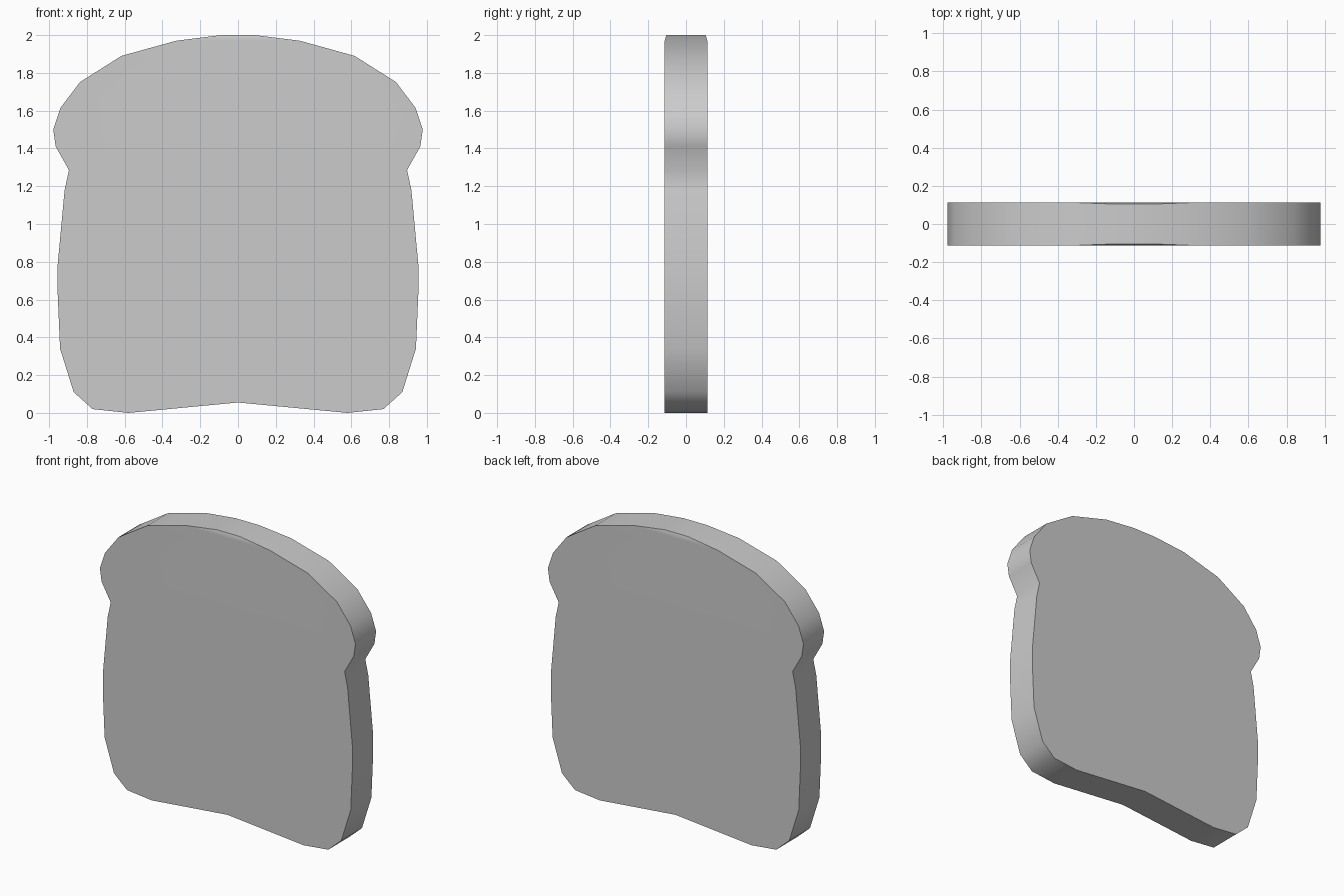
import bpy, bmesh, math

if "Cube" in bpy.data.objects:
    bpy.data.objects.remove(bpy.data.objects["Cube"])

HALF = 0.113      # half thickness of the slice
TOP_HALF = 0.104  # slightly thinner at the crown

# Right half of the outline (x, z), bottom to crown
half = [(0.58, 0.0), (0.77, 0.02), (0.87, 0.11), (0.942, 0.34),
        (0.955, 0.64), (0.955, 0.78), (0.918, 1.18), (0.895, 1.285),
        (0.965, 1.41), (0.978, 1.50), (0.94, 1.615), (0.836, 1.752),
        (0.617, 1.89), (0.328, 1.97), (0.09, 2.0)]
outline = [(0, 0.055)] + half + [(-x, z) for x, z in reversed(half)]
n = len(outline)
crown = len(half)          # index of the right crown point

bm = bmesh.new()


def ring(side):
    return [bm.verts.new((x, side * (TOP_HALF if z > 1.99 else HALF), z))
            for x, z in outline]


front, back = ring(-1), ring(1)

# Crust: smooth band around the slice
for i in range(n):
    j = (i + 1) % n
    bm.faces.new((front[i], front[j], back[j], back[i])).smooth = True

# Flat cut faces, each with a slim sloping facet under the crown
for verts in (front, back):
    bm.faces.new(verts[:crown] + verts[crown + 2:])
    bm.faces.new(verts[crown - 1:crown + 3])

bmesh.ops.recalc_face_normals(bm, faces=bm.faces)
mesh = bpy.data.meshes.new("bread_slice")
bm.to_mesh(mesh)
bm.free()
bread = bpy.data.objects.new("bread_slice", mesh)
bpy.context.collection.objects.link(bread)

# Keep the rim edges of the cut faces sharp
bpy.context.view_layer.objects.active = bread
bread.select_set(True)
bpy.ops.object.shade_smooth_by_angle(angle=math.radians(50))
